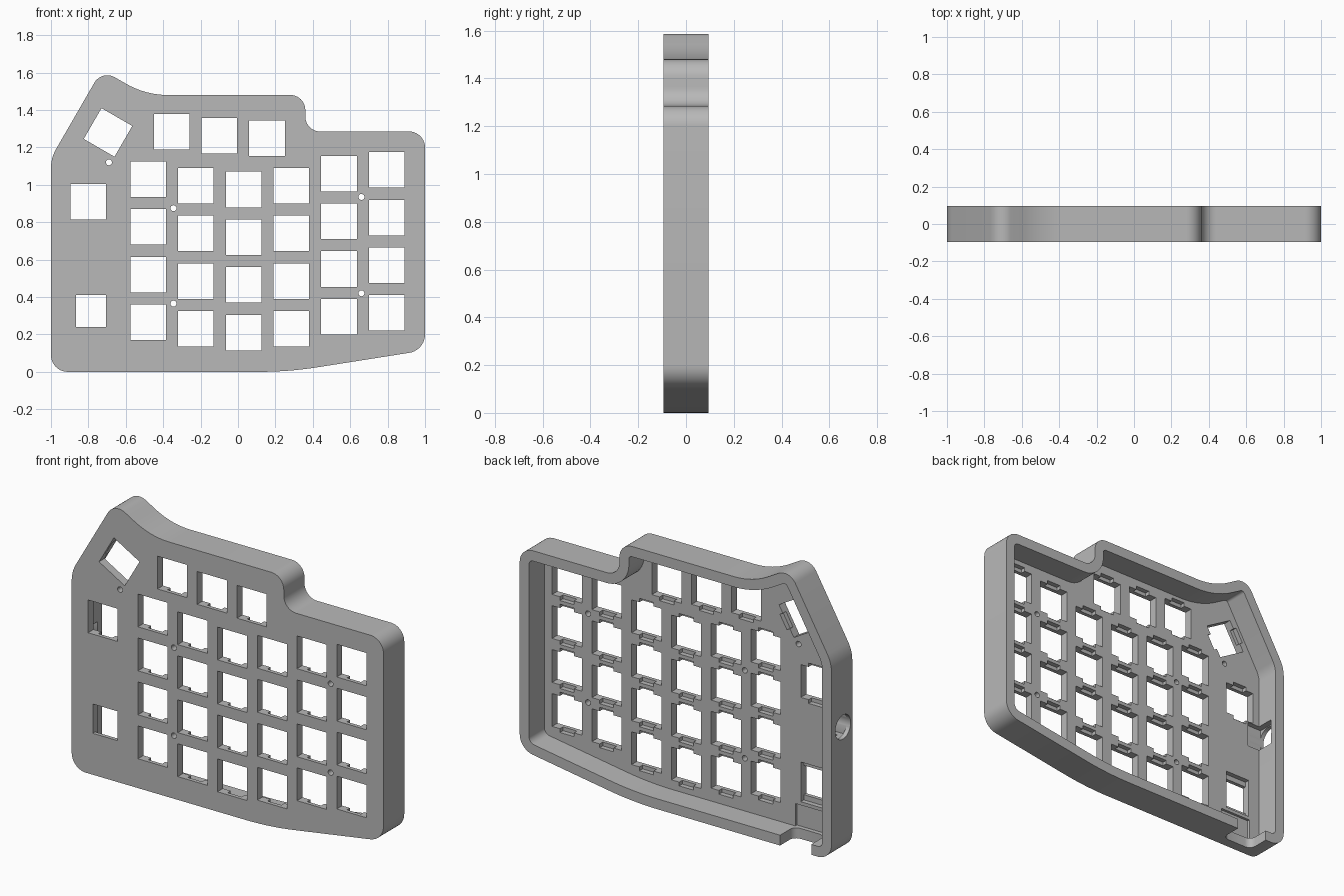
import bpy, bmesh, math
from mathutils import Vector, Matrix

if "Cube" in bpy.data.objects:
    bpy.data.objects.remove(bpy.data.objects["Cube"], do_unlink=True)

FRONT, BACK = -0.095, 0.095
PLATE = 0.05          # key plate thickness
WALL = 0.06           # rim thickness
KEY = 0.095           # half width of a key opening
PITCH = 0.255

# Case corners: x, z, fillet radius (counter-clockwise)
CORNERS = [(-1, 0, .09), (.27, 0, 2), (1, .115, .1), (1, 1.285, .085),
           (.36, 1.285, .08), (.36, 1.48, .08), (-.494, 1.48, .45),
           (-.728, 1.615, .08), (-1, 1.144, .2)]


def cross(a, b):
    return a.x * b.y - a.y * b.x


def inset(corners, dist):
    """Move every side inwards, adjusting fillet radii to stay concentric."""
    out = []
    n = len(corners)
    for i in range(n):
        p, c, q = (Vector(corners[(i + k) % n][:2]) for k in (-1, 0, 1))
        d1, d2 = (c - p).normalized(), (q - c).normalized()
        turn = cross(d1, d2)
        shift = (d2 - d1) * (dist / turn)
        r = corners[i][2] - math.copysign(dist, turn)
        out.append((c.x + shift.x, c.y + shift.y, max(r, .02)))
    return out


def fillet(corners, steps=10):
    """Turn corners with radii into a smooth closed outline."""
    pts = []
    n = len(corners)
    for i in range(n):
        p, c, q = (Vector(corners[(i + k) % n][:2]) for k in (-1, 0, 1))
        r = corners[i][2]
        if r == 0:
            pts.append(c)
            continue
        d1, d2 = (c - p).normalized(), (q - c).normalized()
        ang = math.atan2(cross(d1, d2), d1.dot(d2))
        start = c - d1 * r * math.tan(abs(ang) / 2)
        side = Vector((-d1.y, d1.x)) * math.copysign(r, ang)
        centre = start + side
        for k in range(steps + 1):
            pts.append(centre + Matrix.Rotation(ang * k / steps, 2) @ -side)
    return pts


def rect(x, z, hx, hz, turn=0):
    rot = Matrix.Rotation(turn, 2)
    return [Vector((x, z)) + rot @ Vector((hx * a, hz * b))
            for a, b in ((-1, -1), (1, -1), (1, 1), (-1, 1))]


def circle(u, v, r, n):
    return [Vector((u + r * math.cos(math.tau * k / n),
                    v + r * math.sin(math.tau * k / n))) for k in range(n)]


# Ways to place an outline (u, v) extruded along w
def along_x(u, v, w): return (w, u, v)
def along_y(u, v, w): return (u, w, v)
def along_z(u, v, w): return (u, v, w)


def prisms(name, outlines, a, b, place=along_y):
    """One object holding an extruded solid for each outline."""
    bm = bmesh.new()
    for pts in outlines:
        lo = [bm.verts.new(place(p.x, p.y, a)) for p in pts]
        hi = [bm.verts.new(place(p.x, p.y, b)) for p in pts]
        bm.faces.new(lo)
        bm.faces.new(hi)
        for i in range(len(pts)):
            j = (i + 1) % len(pts)
            bm.faces.new((lo[i], lo[j], hi[j], hi[i]))
    bmesh.ops.recalc_face_normals(bm, faces=bm.faces)
    mesh = bpy.data.meshes.new(name)
    bm.to_mesh(mesh)
    bm.free()
    ob = bpy.data.objects.new(name, mesh)
    bpy.context.collection.objects.link(ob)
    return ob


def cut(body, cutter):
    cutter.hide_render = True
    mod = body.modifiers.new(cutter.name, 'BOOLEAN')
    mod.operation = 'DIFFERENCE'
    mod.solver = 'EXACT'
    mod.object = cutter
    bpy.context.view_layer.objects.active = body
    bpy.ops.object.modifier_apply(modifier=mod.name)
    bpy.data.objects.remove(cutter, do_unlink=True)


# Key positions: x, z, rotation
keys = [(x, z - PITCH * row, 0)
        for x, z in ((-.48, 1.03), (-.225, .995), (.03, .975),
                     (.285, .995), (.54, 1.06), (.795, 1.08))
        for row in range(4)]
keys += [(-.355, 1.283, 0), (-.1, 1.262, 0), (.155, 1.25, 0),
         (-.8, .91, 0), (-.695, 1.28, math.radians(60))]

# Case shell: outline with a hollow back
case = prisms("keyboard_case", [fillet(CORNERS)], FRONT, BACK)
cut(case, prisms("cavity", [fillet(inset(CORNERS, WALL))], FRONT + PLATE, BACK + .1))

# Key openings, small window and screw holes
holes = [rect(x, z, KEY, KEY, t) for x, z, t in keys]
holes.append(rect(-.785, .325, .08, .085))
holes += [circle(x, z, .016, 16) for x, z in
          ((-.69, 1.12), (-.345, .875), (-.345, .365), (.66, .935), (.66, .42))]
cut(case, prisms("openings", holes, FRONT - .1, FRONT + PLATE + .02))

# Clip notches behind each key opening, and recess behind the window
notches = [rect(x, z, .045, KEY + .022, t) for x, z, t in keys]
notches.append(rect(-.785, .325, .08, .115))
cut(case, prisms("clip_notches", notches, FRONT + .022, FRONT + PLATE + .02))

# Shallow socket bed leading to the lower slot
cut(case, prisms("socket_bed", [rect(-.77, .125, .1, .065)],
                 FRONT + .035, FRONT + PLATE + .02))

# Round cable hole in the side wall with its inner pocket
cut(case, prisms("cable_hole", [circle(-.01, .735, .07, 40)], -1.1, -.9, along_x))
cut(case, prisms("cable_pocket", [rect(-.01, .735, .065, .075)], -.975, -.86, along_x))

# Rounded slot through the lower wall, open at the back
slot = fillet([(-.87, -.035, .04), (-.67, -.035, .04), (-.67, .2, 0), (-.87, .2, 0)], 6)
cut(case, prisms("socket_slot", [slot], -.1, .09, along_z))

# Grey plastic
grey = bpy.data.materials.new("grey_plastic")
grey.use_nodes = True
colour = (.48, .48, .48, 1)
grey.diffuse_color = colour
grey.node_tree.nodes["Principled BSDF"].inputs["Base Color"].default_value = colour
case.data.materials.clear()
case.data.materials.append(grey)

bpy.ops.object.select_all(action='DESELECT')
case.select_set(True)
bpy.context.view_layer.objects.active = case
bpy.ops.object.shade_smooth_by_angle(angle=math.radians(30))
